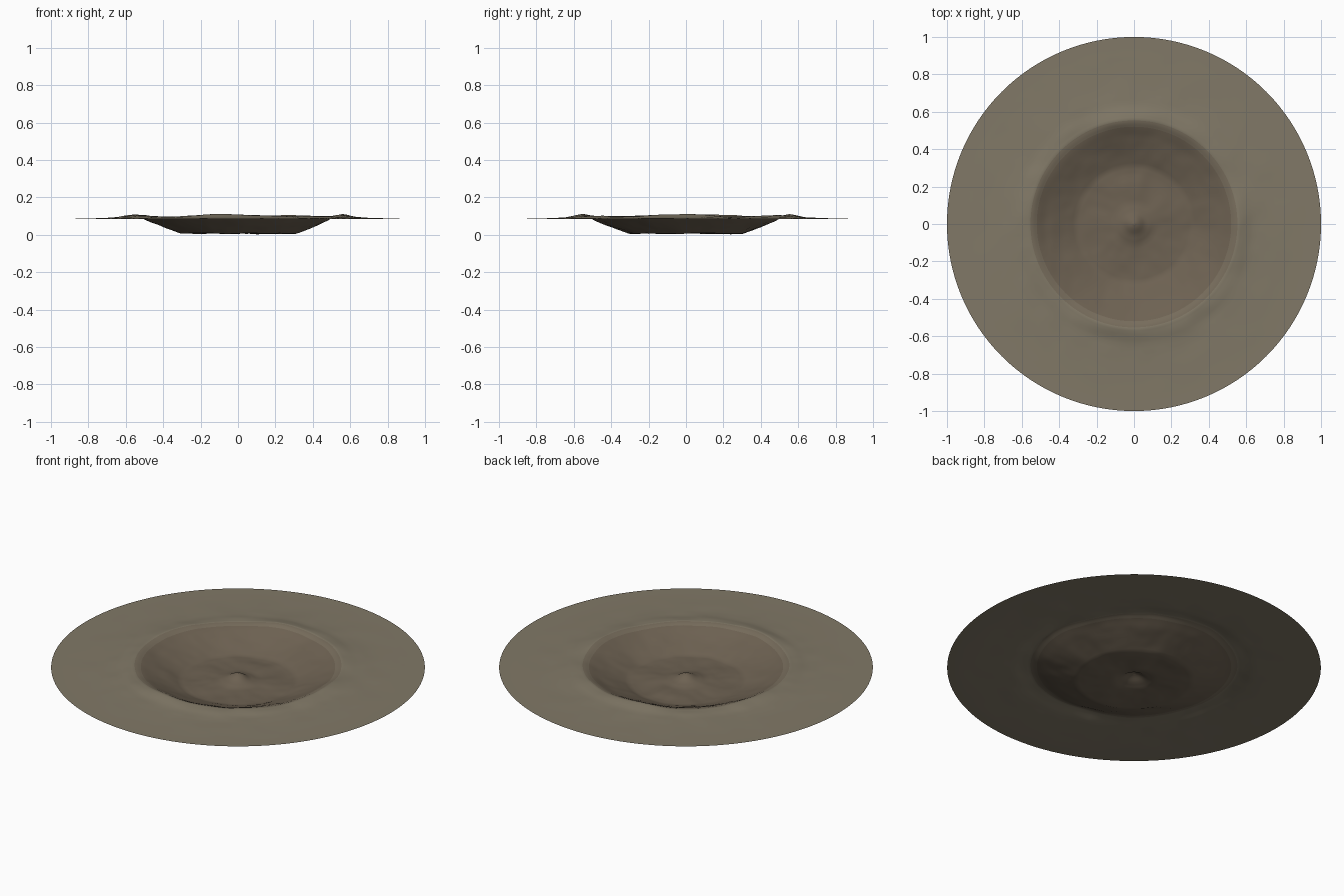
import bpy, bmesh, math
from mathutils import Vector, noise

if "Cube" in bpy.data.objects:
    bpy.data.objects.remove(bpy.data.objects["Cube"])

SEG = 128
# crater cross-section: radius, height, roughness
PROFILE = [(0.0, 0.058, 0), (0.025, 0.05, .002), (0.06, 0.03, .006), (0.11, 0.016, .006),
           (0.18, 0.013, .007), (0.26, 0.009, .006), (0.31, 0.010, .005), (0.36, 0.028, .007),
           (0.42, 0.050, .006), (0.47, 0.070, .005), (0.51, 0.088, .004), (0.54, 0.100, .004),
           (0.56, 0.104, .004), (0.59, 0.101, .004), (0.64, 0.093, .004), (0.72, 0.089, .003),
           (0.85, 0.086, .001), (0.94, 0.085, 0), (1.0, 0.085, 0)]


def sample(r):
    for (r0, z0, n0), (r1, z1, n1) in zip(PROFILE, PROFILE[1:]):
        if r <= r1 + 1e-9:
            t = (r - r0) / (r1 - r0)
            return z0 + (z1 - z0) * t, n0 + (n1 - n0) * t


def height(r, a):
    z, rough = sample(r)
    p = Vector((r * math.cos(a), r * math.sin(a), 0.3))
    z += rough * (noise.noise(p * 7) + 0.4 * noise.noise(p * 17))
    # uneven crest around the rim
    crest = math.exp(-((r - 0.555) / 0.05) ** 2)
    z += crest * 0.005 * (math.cos(4 * a + 0.3) + 0.5 * math.cos(7 * a))
    return max(z, 0.0)


def material(name, rgb):
    m = bpy.data.materials.new(name)
    m.diffuse_color = (*rgb, 1)
    m.use_nodes = True
    m.node_tree.nodes["Principled BSDF"].inputs["Base Color"].default_value = m.diffuse_color
    return m


# crater sheet: concentric rings, finer between profile points
radii = []
for (r0, *_), (r1, *_) in zip(PROFILE, PROFILE[1:]):
    radii += [r0 + (r1 - r0) * k / 3 for k in (1, 2, 3)]

bm = bmesh.new()
centre = bm.verts.new((0, 0, PROFILE[0][1]))
rings = []
for r in radii:
    angles = [2 * math.pi * i / SEG for i in range(SEG)]
    rings.append([bm.verts.new((r * math.cos(a), r * math.sin(a), height(r, a))) for a in angles])


def shade(face, r):
    face.smooth = True
    face.material_index = 0 if r > 0.555 else 1 if r > 0.515 else 2


for i in range(SEG):
    j = (i + 1) % SEG
    shade(bm.faces.new((centre, rings[0][i], rings[0][j])), 0)
    for k in range(len(rings) - 1):
        a, b = rings[k], rings[k + 1]
        shade(bm.faces.new((a[i], b[i], b[j], a[j])), (radii[k] + radii[k + 1]) / 2)

# rest the lowest floor point on the ground
low = min(v.co.z for v in bm.verts)
for v in bm.verts:
    v.co.z -= low * max(0, 1 - v.co.xy.length / 0.5)

mesh = bpy.data.meshes.new("crater")
bm.to_mesh(mesh)
bm.free()
for name, rgb in (("outer_ground", (0.22, 0.19, 0.135)),
                  ("rim_soil", (0.185, 0.152, 0.107)),
                  ("crater_floor", (0.155, 0.122, 0.085))):
    mesh.materials.append(material(name, rgb))
bpy.context.collection.objects.link(bpy.data.objects.new("crater", mesh))
